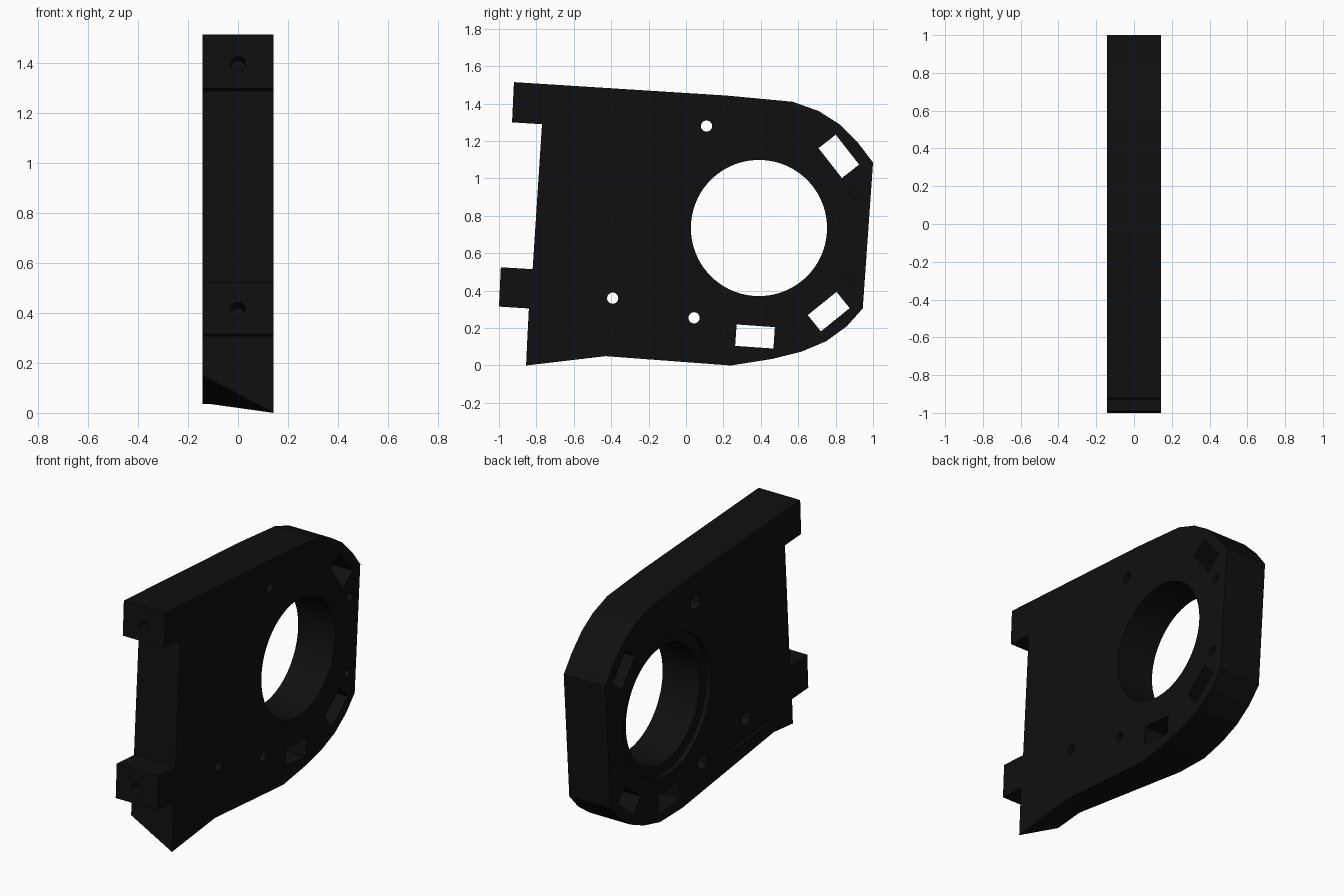
import bpy
import bmesh
from math import atan2, pi
from mathutils import Vector, Matrix

cube = bpy.data.objects.get("Cube")
if cube:
    bpy.data.objects.remove(cube)

HALF = 0.143

black = bpy.data.materials.new("matte black")
black.use_nodes = True
black.diffuse_color = (0.005, 0.005, 0.005, 1)
black.node_tree.nodes["Principled BSDF"].inputs["Base Color"].default_value = (0.005, 0.005, 0.005, 1)


def make_object(name, bm):
    bmesh.ops.recalc_face_normals(bm, faces=bm.faces[:])
    mesh = bpy.data.meshes.new(name)
    bm.to_mesh(mesh)
    bm.free()
    mesh.materials.append(black)
    obj = bpy.data.objects.new(name, mesh)
    bpy.context.collection.objects.link(obj)
    return obj


# Plate outline in (y, z), clockwise from the upper lug
outline = [(-.92, 1.515), (.22, 1.443), (.57, 1.41), (.71, 1.36), (.82, 1.29),
           (.92, 1.19), (1, 1.085), (.945, .305), (.86, .21), (.75, .13),
           (.62, .075), (.46, .035), (.24, 0), (-.43, .05), (-.855, 0),
           (-.84, .305), (-1, .315), (-.99, .525), (-.82, .515),
           (-.77, 1.29), (-.93, 1.30)]
# The lower edge is bevelled towards the right side
bevelled = {12: (.24, .04), 13: (-.66, .168), 14: (-.848, .15)}

bm = bmesh.new()
near = [bm.verts.new((HALF, y, z)) for y, z in outline]
far = [bm.verts.new((-HALF, *bevelled.get(i, p))) for i, p in enumerate(outline)]
bm.faces.new(near)
bm.faces.new(far[::-1])
for i in range(len(near)):
    j = (i + 1) % len(near)
    bm.faces.new((near[i], far[i], far[j], near[j]))
plate = make_object("mounting_plate", bm)


def cut(cutter):
    cutter.hide_render = True
    mod = plate.modifiers.new("cut", "BOOLEAN")
    mod.operation = "DIFFERENCE"
    mod.solver = "EXACT"
    mod.object = cutter
    bpy.context.view_layer.objects.active = plate
    bpy.ops.object.modifier_apply(modifier=mod.name)
    bpy.data.objects.remove(cutter)


def cut_cylinder(start, end, radius, sides=24, end_radius=None):
    start, end = Vector(start), Vector(end)
    axis = end - start
    bm = bmesh.new()
    bmesh.ops.create_cone(
        bm, cap_ends=True, segments=sides, radius1=radius,
        radius2=end_radius or radius, depth=axis.length,
        matrix=Matrix.Translation((start + end) / 2) @ axis.to_track_quat("Z", "Y").to_matrix().to_4x4())
    cut(make_object("round_cutter", bm))


def cut_box(y, z, length, width, angle, x=0, depth=0.5):
    bm = bmesh.new()
    bmesh.ops.create_cube(
        bm, size=1,
        matrix=Matrix.Translation((x, y, z)) @ Matrix.Rotation(angle, 4, "X")
        @ Matrix.Diagonal((depth, length, width, 1)))
    cut(make_object("box_cutter", bm))


# Main bore with a stepped recess on the right side
cut_cylinder((-.3, .39, .735), (.3, .39, .735), .364, 96)
cut_cylinder((-.3, .39, .735), (-HALF + .03, .39, .735), .43, 96)

# Through screw holes with hexagonal pockets on the right side
for y, z in [(.11, 1.28), (.043, .255), (-.392, .36)]:
    cut_cylinder((-.3, y, z), (.3, y, z), .03)
    cut_cylinder((-.3, y, z), (-HALF + .06, y, z), .052, 6)

# Blind screw holes on the left side
for y, z in [(.9, .92), (.87, .46)]:
    cut_cylinder((.02, y, z), (.3, y, z), .025)

# Small pilot hole and shallow slot on the right side
cut_cylinder((-.3, -.66, 1.05), (-HALF + .05, -.66, 1.05), .015, 12)
cut_box(-.44, .235, .4, .025, -.08, x=-HALF, depth=.04)

# Rectangular windows around the bore
cut_box(.817, 1.118, .203, .117, atan2(-.16, .125))
cut_box(.763, .288, .198, .112, atan2(.125, .155))
cut_box(.369, .155, .205, .115, -.07)

# Screw holes in the front faces of both lugs
for z in (1.41, .42):
    cut_cylinder((0, -1.1, z), (0, -.65, z - .03), .03)

bpy.ops.object.select_all(action="DESELECT")
plate.select_set(True)
bpy.context.view_layer.objects.active = plate
bpy.ops.object.shade_smooth_by_angle(angle=pi / 18)
